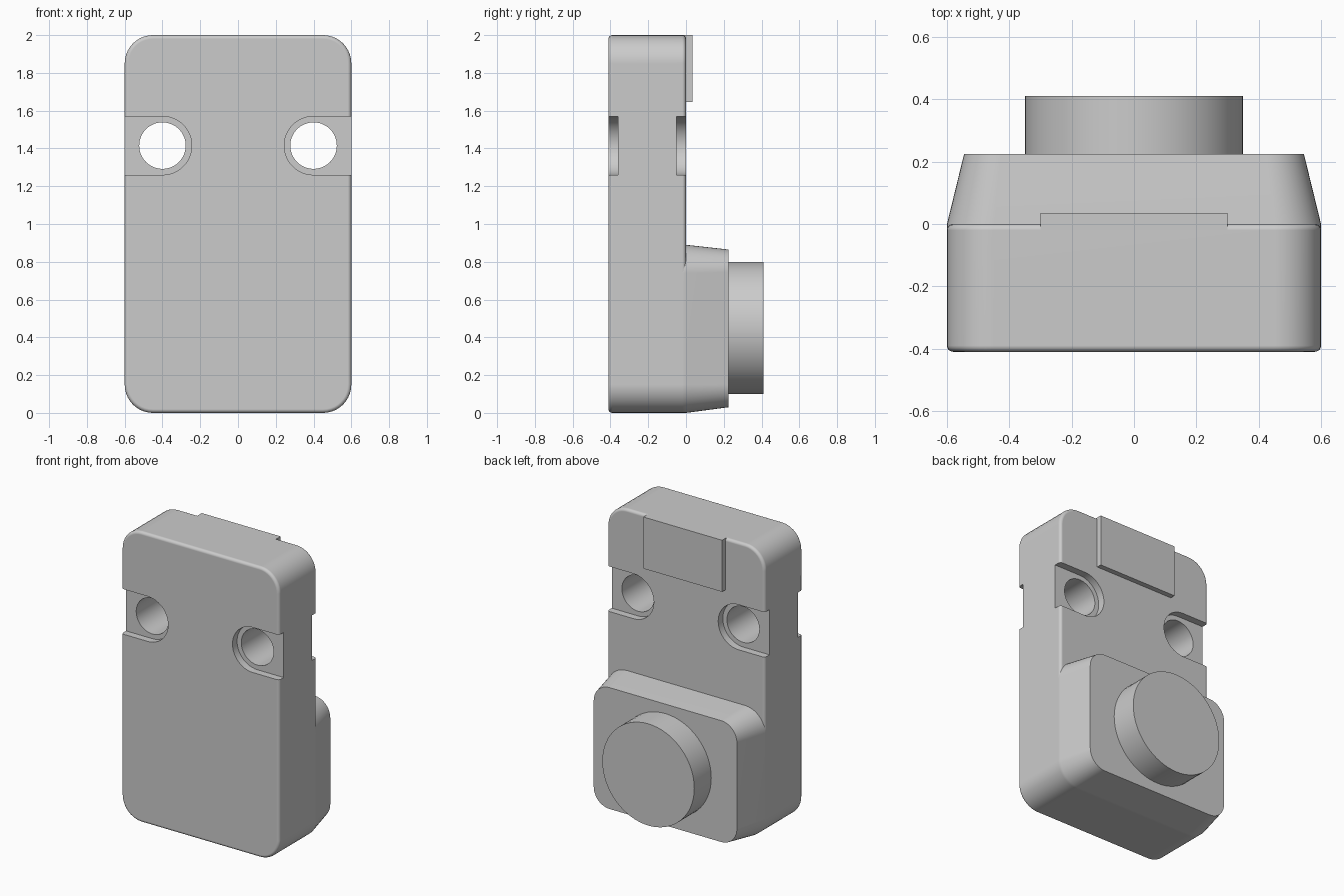
import bpy
import bmesh
from math import cos, sin, pi, radians

cube = bpy.data.objects.get("Cube")
if cube:
    bpy.data.objects.remove(cube, do_unlink=True)

# Single grey material
grey = bpy.data.materials.new("plain grey")
grey.use_nodes = True
colour = (0.6, 0.6, 0.6, 1)
grey.diffuse_color = colour
grey.node_tree.nodes["Principled BSDF"].inputs["Base Color"].default_value = colour


def arc(cx, cz, r, start, sweep, steps):
    """Points on an arc, as (x, z)."""
    return [(cx + r * cos(start + sweep * i / steps),
             cz + r * sin(start + sweep * i / steps)) for i in range(steps + 1)]


def rounded_rect(half, low, high, r):
    pts = []
    corners = [(half - r, high - r), (r - half, high - r),
               (r - half, low + r), (half - r, low + r)]
    for k, (cx, cz) in enumerate(corners):
        pts += arc(cx, cz, r, k * pi / 2, pi / 2, 10)
    return pts


def circle(cx, cz, r):
    return arc(cx, cz, r, 0, 2 * pi, 64)[:-1]


def loft(name, sections):
    """Closed solid through (y, outline) sections."""
    bm = bmesh.new()
    rings = [[bm.verts.new((x, y, z)) for x, z in outline] for y, outline in sections]
    n = len(rings[0])
    for a, b in zip(rings, rings[1:]):
        for i in range(n):
            j = (i + 1) % n
            bm.faces.new((a[i], a[j], b[j], b[i]))
    bm.faces.new(rings[0])
    bm.faces.new(rings[-1])
    bmesh.ops.recalc_face_normals(bm, faces=bm.faces)
    mesh = bpy.data.meshes.new(name)
    bm.to_mesh(mesh)
    bm.free()
    mesh.materials.append(grey)
    obj = bpy.data.objects.new(name, mesh)
    bpy.context.collection.objects.link(obj)
    return obj


def prism(name, outline, y0, y1):
    return loft(name, [(y0, outline), (y1, outline)])


def activate(obj):
    bpy.ops.object.select_all(action='DESELECT')
    obj.select_set(True)
    bpy.context.view_layer.objects.active = obj


def cut(target, cutter):
    mod = target.modifiers.new("cut", 'BOOLEAN')
    mod.operation = 'DIFFERENCE'
    mod.solver = 'EXACT'
    mod.object = cutter
    activate(target)
    bpy.ops.object.modifier_apply(modifier=mod.name)
    bpy.data.objects.remove(cutter, do_unlink=True)


# Main body: rounded slab with small fillets round the front and back edges
front, back, fillet, corner = -0.41, 0.0, 0.02, 0.15
steps = [i * pi / 2 / 5 for i in range(6)]
profile = [(front + fillet * (1 - sin(t)), fillet * (1 - cos(t))) for t in reversed(steps)]
profile = [(front + fillet * (1 - cos(t)), fillet * (1 - sin(t))) for t in steps]
profile += [(back - fillet * (1 - sin(t)), fillet * (1 - cos(t))) for t in steps]
body = loft("body", [(y, rounded_rect(0.6 - d, d, 2 - d, corner - d)) for y, d in profile])

# Through holes with open-sided recesses on both faces
hole_z, recess = 1.415, 0.05
for side in (1, -1):
    slot = arc(0.4, hole_z, 0.155, pi / 2, pi, 24)
    slot += [(0.7, hole_z - 0.155), (0.7, hole_z + 0.155)]
    slot = [(side * x, z) for x, z in slot]
    cut(body, prism("front_recess_cutter", slot, front - 0.1, front + recess))
    cut(body, prism("back_recess_cutter", slot, back - recess, back + 0.1))
    cut(body, prism("hole_cutter", circle(side * 0.4, hole_z, 0.123), front - 0.1, back + 0.1))

# Tapered housing on the lower back
base = rounded_rect(0.6, 0, 0.89, corner)
housing = loft("rear_housing", [(back - fillet, base), (back, base),
                                (0.225, rounded_rect(0.545, 0.03, 0.865, 0.12))])

# Round knob on the housing
knob = prism("round_knob", circle(0, 0.45, 0.35), 0.2, 0.41)

# Raised plate at the top of the back
plate = prism("back_plate", [(-0.3, 1.645), (0.3, 1.645), (0.3, 2), (-0.3, 2)],
              back - fillet, 0.035)

# Smooth curved surfaces, keep edges and flat faces crisp
for part in (body, housing, knob, plate):
    activate(part)
    bpy.ops.object.shade_smooth_by_angle(angle=radians(30))
    weighted = part.modifiers.new("weighted normals", 'WEIGHTED_NORMAL')
    weighted.keep_sharp = True
